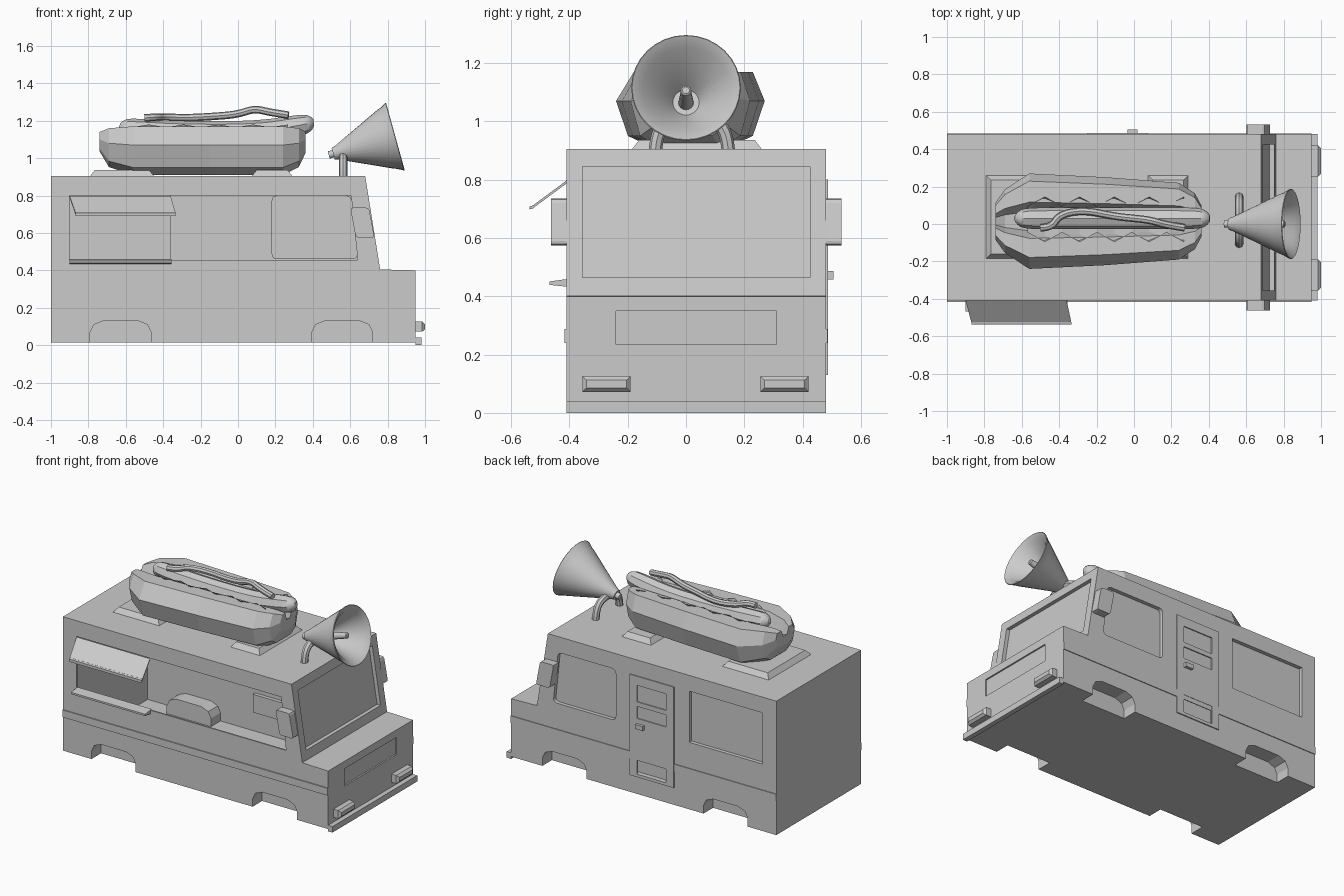
import bpy, bmesh, math
from mathutils import Vector

if "Cube" in bpy.data.objects:
    bpy.data.objects.remove(bpy.data.objects["Cube"])


def loft(name, rings, smooth=False):
    """Skin closed rings of 3D points and cap both ends."""
    bm = bmesh.new()
    vs = [[bm.verts.new(p) for p in r] for r in rings]
    n = len(rings[0])
    for a, b in zip(vs, vs[1:]):
        for i in range(n):
            bm.faces.new((a[i], a[(i + 1) % n], b[(i + 1) % n], b[i]))
    bm.faces.new(vs[0][::-1])
    bm.faces.new(vs[-1])
    bmesh.ops.recalc_face_normals(bm, faces=bm.faces[:])
    me = bpy.data.meshes.new(name)
    bm.to_mesh(me)
    bm.free()
    ob = bpy.data.objects.new(name, me)
    bpy.context.collection.objects.link(ob)
    if smooth:
        activate(ob)
        bpy.ops.object.shade_smooth_by_angle(angle=math.radians(35))
    return ob


def activate(ob):
    bpy.ops.object.select_all(action='DESELECT')
    ob.select_set(True)
    bpy.context.view_layer.objects.active = ob


def prism(name, pts, axis, a, b):
    """Extrude a 2D outline along an axis from a to b."""
    f = {'x': lambda p, t: (t, p[0], p[1]),
         'y': lambda p, t: (p[0], t, p[1]),
         'z': lambda p, t: (p[0], p[1], t)}[axis]
    return loft(name, [[f(p, t) for p in pts] for t in (a, b)])


def rect(a0, a1, b0, b1):
    return [(a0, b0), (a1, b0), (a1, b1), (a0, b1)]


def box(name, x0, x1, y0, y1, z0, z1):
    return prism(name, rect(x0, x1, y0, y1), 'z', z0, z1)


def rounded(pts, r, seg=4):
    """Round every corner of a 2D outline."""
    out = []
    for i, p in enumerate(pts):
        p = Vector(p)
        a = p + (Vector(pts[i - 1]) - p).normalized() * r
        b = p + (Vector(pts[(i + 1) % len(pts)]) - p).normalized() * r
        for k in range(seg + 1):
            t = k / seg
            out.append(tuple(a * (1 - t) ** 2 + p * 2 * t * (1 - t) + b * t * t))
    return out


def tube(name, pts, r, radii=None):
    cu = bpy.data.curves.new(name, 'CURVE')
    cu.dimensions = '3D'
    cu.bevel_depth, cu.bevel_resolution = r, 2
    cu.use_fill_caps, cu.resolution_u = True, 5
    sp = cu.splines.new('NURBS')
    sp.points.add(len(pts) - 1)
    for i, p in enumerate(pts):
        sp.points[i].co = (*p, 1)
        sp.points[i].radius = radii[i] if radii else 1
    sp.use_endpoint_u, sp.order_u = True, 3
    ob = bpy.data.objects.new(name, cu)
    bpy.context.collection.objects.link(ob)
    activate(ob)
    bpy.ops.object.convert(target='MESH')
    bpy.ops.object.shade_smooth_by_angle(angle=math.radians(40))


L, R = -0.41, 0.48          # truck sides in y

# Van body: thin shell from side profile
body = prism('van_body', [(-1, .015), (-1, .905), (.68, .905), (.76, .405), (.95, .40), (.95, .015)], 'y', L, R)

# Recesses cut into the body
cutters = []
for x0, x1 in ((-.79, -.465), (.395, .72)):                     # wheel arches
    arch = [(x0, -.05)] + [(x, z) for x, z in ((x0, .07), (x0 + .02, .11), (x0 + .07, .13),
            (x1 - .07, .13), (x1 - .02, .11), (x1, .07))] + [(x1, -.05)]
    cutters.append(prism('cut', arch, 'y', L - .1, L + .1))
    cutters.append(prism('cut', arch, 'y', R - .1, R + .1))
wx = lambda z: .68 + (.905 - z) * .16
cutters.append(prism('cut', [(wx(.845) + .05, .845), (wx(.845) - .025, .845),       # windscreen
                             (wx(.465) - .025, .465), (wx(.465) + .05, .465)], 'y', -.355, .425))
cutters.append(prism('cut', rect(-.24, .31, .235, .35), 'x', .94, 1.1))              # grille
cutters.append(prism('cut', rect(-.90, -.36, .46, .80), 'y', R - .025, R + .1))      # rear window
cab = rounded([(.18, .46), (.64, .46), (.605, .80), (.18, .80)], .03)
cutters.append(prism('cut', cab, 'y', R - .025, R + .1))                             # cab window
cutters.append(prism('cut', rect(-.21, .04, .15, .27), 'y', R - .025, R + .1))       # step panel
side = [(-.90, .455), (.64, .455), (.605, .80), (-.90, .80)]
cutters.append(prism('cut', side, 'y', L + .01, L - .1))                             # serving opening
activate(cutters[0])
for c in cutters:
    c.select_set(True)
bpy.ops.object.join()
cutter = bpy.context.view_layer.objects.active
cutter.name, cutter.hide_render = 'body_cutter', True
activate(body)
m = body.modifiers.new('cut', 'BOOLEAN')
m.object, m.operation, m.solver = cutter, 'DIFFERENCE', 'EXACT'
bpy.ops.object.modifier_apply(modifier='cut')
bpy.data.objects.remove(cutter)
bm = bmesh.new()                                                # open the serving side
bm.from_mesh(body.data)
gone = [f for f in bm.faces if all(abs(v.co.y - L - .01) < 1e-4 for v in f.verts)]
bmesh.ops.delete(bm, geom=gone, context='FACES')
bm.to_mesh(body.data)
bm.free()

# Side trim, bumper, headlights
box('belt_trim_left', -1, .95, L - .007, L, .24, .288)
box('belt_trim_right', -1, .95, R, R + .005, .24, .288)
box('front_bumper', .95, .982, L, R, 0, .04)
for n, y0, y1 in (('left', -.355, -.19), ('right', .255, .42)):
    face = lambda x, d: [(x, a, b) for a, b in rect(y0 + d, y1 - d, .072 + d, .126 - d)]
    loft('headlight_' + n, [face(.95, 0), face(.985, 0), face(1, .014)])

# Mirrors on the windscreen pillars
for n, y, s in (('left', L, -1), ('right', R, 1)):
    out = [(.60, .735), (.70, .735), (.73, .575), (.63, .575)]
    prism('mirror_' + n, rounded(out, .015, 2), 'y', y - s * .005, y + s * .053)

# Door on the far side: frame bars around its panels, plus handle
xs = ((-.25, -.195), (.02, .075))
for i, (a, b) in enumerate(xs):
    box('door_stile_%d' % i, a, b, R, R + .007, .13, .80)
for i, (a, b) in enumerate(((.74, .80), (.60, .63), (.40, .52), (.27, .40), (.13, .15))):
    box('door_rail_%d' % i, -.195, .02, R, R + .007, a, b)
box('door_handle', -.035, .02, R, R + .026, .458, .487)

# Awning and counter
aw = lambda x0, x1, y, z: [(x0, y, z), (x1, y, z), (x1, y, z - .01), (x0, y, z - .01)]
loft('awning', [aw(-.90, -.36, L, .797), aw(-.87, -.335, -.525, .712)])
loft('awning_lip', [aw(-.87, -.335, -.523, .712), aw(-.868, -.333, -.537, .708),
                    aw(-.868, -.333, -.537, .700)])
prism('counter', [(L + .01, .432), (L + .01, .46), (-.468, .451), (-.468, .439)], 'x', -.90, -.355)

# Roof plinths
for n, x0, x1 in (('rear', -.79, -.45), ('front', .075, .29)):
    ring = lambda d, z: [(a, b, z) for a, b in rect(x0 + d, x1 - d, -.185 + d, .26 - d)]
    loft('roof_plinth_' + n, [ring(0, .905), ring(.025, .937)])

# Bun: faceted loft with a channel along the top
sec = [(-.36, 1.17), (-.76, 1.17), (-1, 1.07), (-.84, .95), (-.5, .91), (.5, .91),
       (.84, .95), (1, 1.07), (.84, 1.17), (.4, 1.17), (.2, 1.06), (-.2, 1.06)]
stations = [(-.74, .10, .4), (-.69, .17, .8), (-.56, .255, 1), (-.15, .235, 1),
            (.24, .205, 1), (.325, .15, .8), (.36, .085, .45)]
loft('bun', [[(x, .015 + u * w, 1.12 + (z - 1.12) * s) for u, z in sec] for x, w, s in stations])

# Sausage and mustard line
tube('sausage', [(-.635, .03, 1.17), (-.62, .03, 1.165), (-.56, .03, 1.155), (-.3, .03, 1.14), (.1, .03, 1.14),
                 (.33, .03, 1.175), (.39, .03, 1.19), (.405, .03, 1.192)], .058,
     [.3, .75, 1, 1, 1, 1, .75, .3])
tube('mustard', [(-.5, -.02, 1.215), (-.44, -.02, 1.22), (-.40, .05, 1.22), (-.27, .075, 1.215), (-.1, .04, 1.225),
                 (.0, .03, 1.235), (.09, .02, 1.265), (.17, -.005, 1.245), (.27, -.02, 1.23)], .02)

# Lettuce frills either side of the sausage
for n, s in (('left', -1), ('right', 1)):
    bm = bmesh.new()
    prev = None
    for i in range(10):
        x, k = -.57 + .093 * i, i % 2
        cur = [bm.verts.new((x, .025 + s * .045, 1.08)),
               bm.verts.new((x, .025 + s * (.07 + .05 * k), 1.165 + .015 * k))]
        if prev:
            bm.faces.new((prev[0], cur[0], cur[1], prev[1]))
        prev = cur
    me = bpy.data.meshes.new('lettuce_' + n)
    bm.to_mesh(me)
    bm.free()
    bpy.context.collection.objects.link(bpy.data.objects.new('lettuce_' + n, me))

# Loudspeaker horn, tilted up, with its inner pin
tilt = math.radians(15.5)
ax, up = Vector((math.cos(tilt), 0, math.sin(tilt))), Vector((-math.sin(tilt), 0, math.cos(tilt)))
tip = Vector((.485, 0, 1.017))


def turned(name, profile, n=32):
    loft(name, [[tip + ax * d + (up * math.cos(2 * math.pi * i / n) + Vector((0, 1, 0)) *
         math.sin(2 * math.pi * i / n)) * r for i in range(n)] for d, r in profile], True)


turned('horn', [(0, .02), (.025, .02), (.025, .032), (.05, .04), (.315, .163), (.33, .168), (.367, .188),
                (.37, .185), (.345, .15), (.18, .045)])
turned('horn_pin', [(.17, .027), (.25, .022), (.33, .018), (.335, .012)], 16)

# Arched horn stand
tube('horn_stand', [(.562, -.105, .90), (.562, -.10, .96), (.562, -.06, 1.005), (.562, .02, 1.015),
                    (.562, .10, 1.005), (.562, .14, .96), (.562, .145, .90)], .023)
